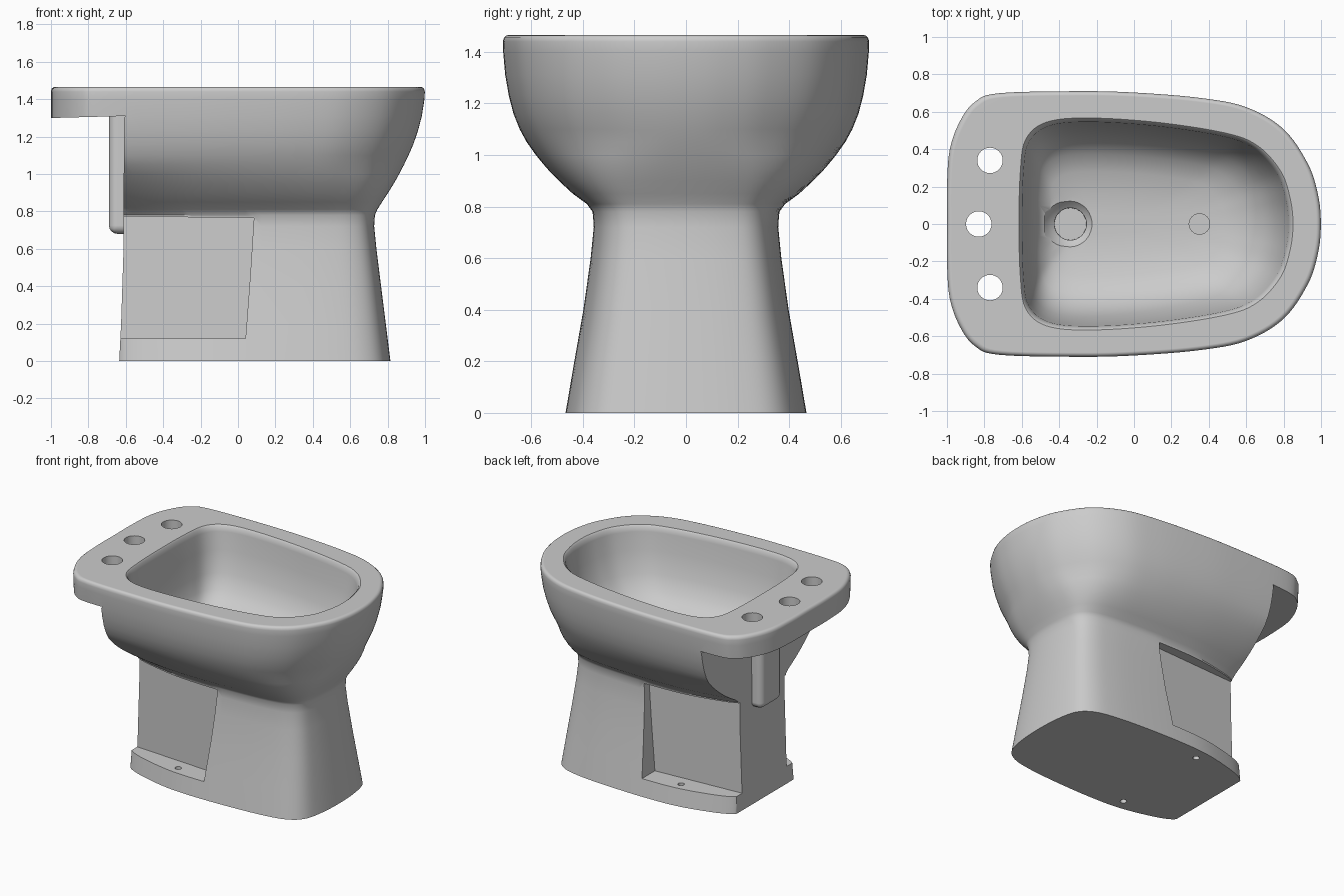
import bpy, bmesh, math
from mathutils import Vector

if "Cube" in bpy.data.objects:
    bpy.data.objects.remove(bpy.data.objects["Cube"])

ceramic = bpy.data.materials.new("grey ceramic")
ceramic.use_nodes = True
ceramic.diffuse_color = (0.6, 0.6, 0.6, 1)
ceramic.node_tree.nodes["Principled BSDF"].inputs["Base Color"].default_value = (0.6, 0.6, 0.6, 1)


def finish(name, bm):
    bmesh.ops.recalc_face_normals(bm, faces=bm.faces)
    mesh = bpy.data.meshes.new(name)
    bm.to_mesh(mesh)
    bm.free()
    obj = bpy.data.objects.new(name, mesh)
    bpy.context.collection.objects.link(obj)
    mesh.materials.append(ceramic)
    return obj


def closed_outline(half, steps=6):
    """Smooth a half outline and mirror it across y = 0."""
    pts = [Vector(p) for p in half]
    flip = lambda p: Vector((p.x, -p.y))
    pts = [flip(pts[1])] + pts + [flip(pts[-2])]
    out = []
    for a, b, c, d in zip(pts, pts[1:], pts[2:], pts[3:]):
        for i in range(steps):
            t = i / steps
            out.append(0.5 * (2 * b + (c - a) * t + (2 * a - 5 * b + 4 * c - d) * t * t
                              + (3 * b - a - 3 * c + d) * t ** 3))
    out.append(pts[-2])
    return out + [flip(p) for p in reversed(out[1:-1])]


def loft(name, rings):
    bm = bmesh.new()
    loops = [[bm.verts.new(p) for p in ring] for ring in rings]
    n = len(loops[0])
    for low, high in zip(loops, loops[1:]):
        for i in range(n):
            j = (i + 1) % n
            bm.faces.new((low[i], low[j], high[j], high[i]))
    bm.faces.new(loops[0])
    bm.faces.new(loops[-1])
    return finish(name, bm)


def prism(name, profile, y0, y1, slope=0):
    """Extrude an x-z profile along y; slope slants the first side with x."""
    return loft(name, [[(x, y0 + slope * x, z) for x, z in profile],
                       [(x, y1, z) for x, z in profile]])


def round_cut(name, x, y, sections, segments=32):
    return loft(name, [[(x + r * math.cos(math.tau * i / segments),
                         y + r * math.sin(math.tau * i / segments), z)
                        for i in range(segments)] for z, r in sections])


def apply_modifier(obj, mod):
    bpy.context.view_layer.objects.active = obj
    bpy.ops.object.modifier_apply(modifier=mod.name)


def combine(obj, other, operation="DIFFERENCE"):
    mod = obj.modifiers.new("combine", "BOOLEAN")
    mod.operation = operation
    mod.solver = "EXACT"
    mod.object = other
    apply_modifier(obj, mod)
    bpy.data.objects.remove(other)


# Plan outlines: rounded rim, foot with square front and tapered back, basin opening
rim_plan = closed_outline([(-1, 0), (-1, .28), (-.985, .56), (-.93, .775), (-.85, .92), (-.72, .985),
                           (-.3, 1), (0, .99), (.35, .95), (.6, .88), (.8, .715), (.93, .455),
                           (.985, .22), (1, 0)])
foot_plan = closed_outline([(-.68, 0), (-.68, .25), (-.67, .5), (-.645, .66), (-.6, .76), (-.48, .86),
                            (-.25, .97), (0, 1), (.35, .985), (.64, .945), (.83, .87), (.94, .71),
                            (.985, .42), (1, 0)])
basin_plan = closed_outline([(-1, 0), (-.99, .5), (-.95, .8), (-.8, .96), (-.5, 1), (0, .96),
                             (.5, .86), (.74, .74), (.91, .5), (.98, .24), (1, 0)])

# Outer body: height, front reach, half width, rim back reach
body_profile = [(0, .815, .467, 1), (.2, .79, .433, 1), (.4, .765, .398, 1), (.6, .74, .37, 1),
                (.72, .728, .358, 1), (.78, .732, .362, 1), (.81, .745, .385, 1), (.85, .77, .44, 1),
                (.9, .803, .495, 1), (.95, .834, .543, 1), (1, .862, .584, 1), (1.05, .888, .618, 1),
                (1.1, .912, .645, 1), (1.16, .938, .669, 1), (1.23, .962, .687, 1),
                (1.31, .983, .701, 1), (1.4, .997, .709, 1), (1.44, .999, .71, 1),
                (1.455, .995, .706, .996), (1.463, .986, .698, .987), (1.466, .974, .687, .976)]
body_rings = []
for z, front, width, back in body_profile:
    k = min(1, max(0, (1.06 - z) / .28))
    ring = []
    for r, f in zip(rim_plan, foot_plan):
        p = r.lerp(f, k)
        ring.append((p.x * (front if p.x > 0 else back), p.y * width, z))
    body_rings.append(ring)
body = loft("bidet_body", body_rings)

# Flat back under the overhanging tap ledge
combine(body, prism("back_cut", [(-.6, 1.31), (-.61, 1.298), (-.612, .6), (-.625, .2), (-.64, -.1),
                                 (-2, -.1), (-2, 1.3), (-.97, 1.3)], -1, 1))

# Side niches with a screw hole in each foot ledge
for side in (-1, 1):
    combine(body, prism("niche_cut", [(-.9, .12), (.04, .12), (.065, .45), (.085, .765), (-.9, .775)],
                        side * .296, side * .9, side * .065))
    combine(body, round_cut("screw_hole", -.22, side * .37, [(-.1, .022), (.3, .022)], 16))

# Overflow channel on the back
bm = bmesh.new()
bmesh.ops.create_cube(bm, size=1)
for v in bm.verts:
    v.co = Vector((-.62 + v.co.x * .14, v.co.y * .24, 1.02 + v.co.z * .68))
channel = finish("overflow_channel", bm)
mod = channel.modifiers.new("rounding", "BEVEL")
mod.width = .045
mod.segments = 4
apply_modifier(channel, mod)
combine(body, channel, "UNION")

# Basin: height, back, front, half width
basin_profile = [(1.5, -.62, .862, .578), (1.466, -.615, .85, .567), (1.456, -.607, .838, .556),
                 (1.425, -.598, .826, .546), (1.3, -.585, .805, .533), (1.15, -.565, .755, .495),
                 (1.05, -.54, .69, .445), (.98, -.505, .6, .375), (.94, -.45, .49, .28),
                 (.92, -.38, .32, .16), (.912, -.28, .05, .05)]
combine(body, loft("basin_cut", [[((b + f) / 2 + p.x * (f - b) / 2, p.y * w, z) for p in basin_plan]
                                 for z, b, f, w in basin_profile]))

# Drain, spray opening and tap holes
combine(body, round_cut("drain_cut", -.34, 0, [(.96, .15), (.925, .128), (.9, .105), (.885, .086),
                                               (.8, .085)]))
combine(body, round_cut("spray_cut", .35, 0, [(1, .055), (.87, .055)]))
for x, y in ((-.77, .34), (-.83, 0), (-.77, -.34)):
    combine(body, round_cut("tap_hole", x, y, [(1.2, .068), (1.6, .068)]))

# Smooth glaze with flat rim and cut faces
bpy.ops.object.select_all(action="DESELECT")
body.select_set(True)
bpy.context.view_layer.objects.active = body
bpy.ops.object.shade_smooth_by_angle(angle=math.radians(35))
mod = body.modifiers.new("even shading", "WEIGHTED_NORMAL")
mod.keep_sharp = True
apply_modifier(body, mod)
